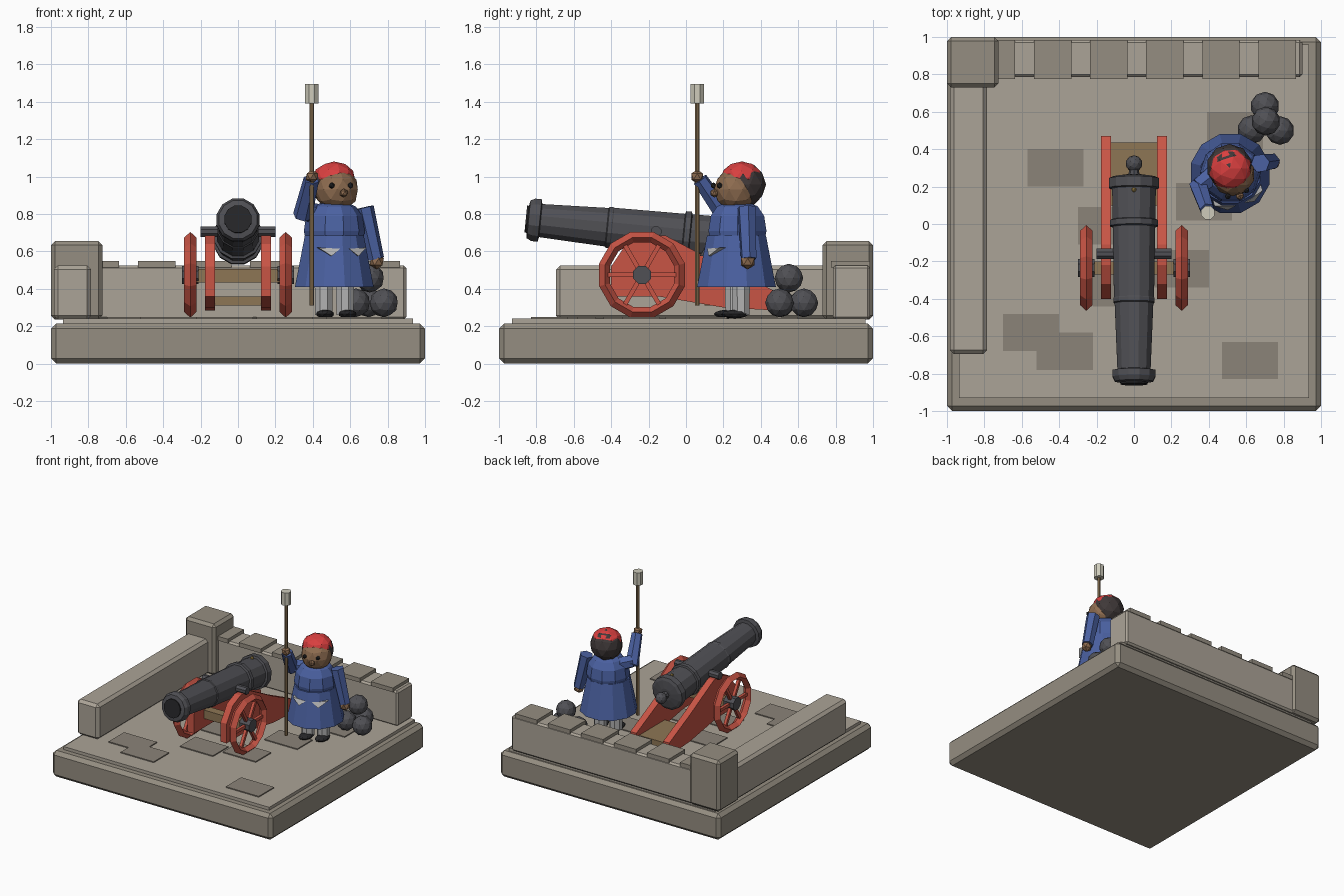
import bpy, bmesh, math
from mathutils import Vector, Matrix

if "Cube" in bpy.data.objects:
    bpy.data.objects.remove(bpy.data.objects["Cube"])


def mat(name, rgb):
    m = bpy.data.materials.new(name)
    m.diffuse_color = (*rgb, 1)
    m.use_nodes = True
    m.node_tree.nodes["Principled BSDF"].inputs["Base Color"].default_value = m.diffuse_color
    return m


STONE = mat("stone", (0.30, 0.27, 0.22))
PALE = mat("pale_stone", (0.41, 0.37, 0.31))
DARK = mat("dark_stone", (0.26, 0.23, 0.19))
IRON = mat("iron", (0.08, 0.08, 0.09))
BLACK = mat("black", (0.02, 0.02, 0.022))
RED = mat("red_paint", (0.58, 0.09, 0.06))
WOOD = mat("wood", (0.27, 0.18, 0.09))
BLUE = mat("blue_cloth", (0.07, 0.12, 0.36))
SKIN = mat("skin", (0.27, 0.15, 0.08))
HAIR = mat("hair", (0.05, 0.04, 0.04))
CAP = mat("cap_red", (0.70, 0.05, 0.05))
GREY = mat("grey_cloth", (0.45, 0.45, 0.45))
CREAM = mat("cream", (0.62, 0.60, 0.50))
BRASS = mat("brass", (0.5, 0.33, 0.08))


def finish(name, bm, m):
    bmesh.ops.recalc_face_normals(bm, faces=bm.faces)
    me = bpy.data.meshes.new(name)
    bm.to_mesh(me)
    bm.free()
    me.materials.append(m)
    ob = bpy.data.objects.new(name, me)
    bpy.context.collection.objects.link(ob)
    return ob


def box(name, lo, hi, m, bevel=0):
    bm = bmesh.new()
    lo, hi = Vector(lo), Vector(hi)
    bmesh.ops.create_cube(bm, size=1, matrix=Matrix.Translation((lo + hi) / 2) @ Matrix.Diagonal((*(hi - lo), 1)))
    if bevel:
        bmesh.ops.bevel(bm, geom=bm.edges[:], offset=bevel, segments=1, affect='EDGES')
    return finish(name, bm, m)


def lathe(name, prof, n, m, loc=(0, 0, 0), axis=(0, 0, 1), turn=0.0):
    """Revolve (radius, height) pairs about an axis, with capped ends."""
    bm = bmesh.new()
    q = Vector(axis).to_track_quat('Z', 'Y')
    rings = []
    for r, h in prof:
        rings.append([bm.verts.new(q @ Vector((r * math.cos(a), r * math.sin(a), h)) + Vector(loc))
                      for a in (math.tau * (i + turn) / n for i in range(n))])
    for a, b in zip(rings, rings[1:]):
        for i in range(n):
            j = (i + 1) % n
            bm.faces.new((a[i], a[j], b[j], b[i]))
    bm.faces.new(rings[0])
    bm.faces.new(rings[-1])
    return finish(name, bm, m)


def rod(name, a, b, r1, r2, n, m):
    d = Vector(b) - Vector(a)
    return lathe(name, [(r1, 0), (r2, d.length)], n, m, a, d, 0.5)


def ball(name, loc, r, m, sub=2, scale=(1, 1, 1)):
    bm = bmesh.new()
    bmesh.ops.create_icosphere(bm, subdivisions=sub, radius=r,
                               matrix=Matrix.Translation(loc) @ Matrix.Diagonal((*scale, 1)))
    return finish(name, bm, m)


def prism_x(name, pts, x0, x1, m):
    """Extrude a (y, z) outline along x."""
    bm = bmesh.new()
    f = bm.faces.new([bm.verts.new((x0, y, z)) for y, z in pts])
    g = bmesh.ops.extrude_face_region(bm, geom=[f])["geom"]
    bmesh.ops.translate(bm, vec=(x1 - x0, 0, 0), verts=[v for v in g if isinstance(v, bmesh.types.BMVert)])
    return finish(name, bm, m)


# Stone platform, paving and walls
box("platform", (-1, -1, 0), (1, 1, 0.215), STONE, 0.028)
box("floor", (-0.935, -0.93, 0.2), (0.935, 0.96, 0.24), PALE)
for i, (x, y) in enumerate([(-0.42, 0.30), (0.54, 0.50), (0.375, 0.12), (-0.15, -0.01), (0.25, -0.24),
                            (-0.55, -0.58), (-0.37, -0.68), (0.62, -0.73), (-0.07, -0.34)]):
    box(f"paving_{i}", (x - 0.15, y - 0.1, 0.23), (x + 0.15, y + 0.1, 0.248), DARK)
box("back_wall", (-0.9, 0.785, 0.235), (0.9, 0.985, 0.525), PALE, 0.014)
box("left_wall", (-0.985, -0.695, 0.235), (-0.785, 0.78, 0.525), PALE, 0.022)
box("corner_post", (-1, 0.73, 0.235), (-0.725, 1, 0.655), STONE, 0.022)
for i in range(6):
    x = 0.765 - 0.3 * i
    box(f"wall_cap_{i}", (x - 0.1, 0.775, 0.515), (x + 0.1, 0.985, 0.55), STONE)

# Cannon barrel, tilted slightly upward toward the front
fwd = Vector((0, -1, 0.1)).normalized()
pivot = Vector((0, -0.16, 0.703))
lathe("barrel", [(0.05, -0.425), (0.115, -0.415), (0.137, -0.405), (0.137, -0.355), (0.121, -0.35),
                 (0.118, -0.185), (0.132, -0.18), (0.132, -0.15), (0.117, -0.145), (0.111, 0.235),
                 (0.114, 0.24), (0.114, 0.26), (0.107, 0.265), (0.092, 0.62), (0.118, 0.625),
                 (0.118, 0.66), (0.105, 0.685), (0.075, 0.69)], 12, IRON, pivot, fwd, 0.5)
lathe("bore", [(0.075, 0.6), (0.075, 0.7)], 12, BLACK, pivot, fwd, 0.5)
lathe("breech_neck", [(0.025, -0.48), (0.03, -0.41)], 8, IRON, pivot, fwd)
ball("breech_knob", pivot - fwd * 0.485, 0.045, IRON)
ball("touch_hole", pivot - fwd * 0.345 + Vector((0, 0, 0.123)), 0.014, BRASS, 1)
rod("trunnion", (-0.2, -0.16, 0.706), (0.2, -0.16, 0.706), 0.03, 0.03, 8, IRON)

# Carriage
cheek = [(-0.40, 0.36), (-0.40, 0.52), (-0.32, 0.64), (-0.22, 0.685), (-0.11, 0.685), (0.07, 0.59),
         (0.20, 0.52), (0.47, 0.39), (0.47, 0.285), (0.2, 0.30), (-0.15, 0.36)]
for s, side in ((-1, "left"), (1, "right")):
    prism_x(f"{side}_cheek", cheek, s * 0.122, s * 0.177, RED)
    # Wheel: diamond-section rim, six spokes, iron hub
    c = Vector((s * 0.255, -0.235, 0.475))
    bm = bmesh.new()
    sect = [(0.237, 0), (0.205, 0.034), (0.178, 0), (0.205, -0.034)]
    rings = [[bm.verts.new(c + Vector((dx, r * math.cos(a), r * math.sin(a)))) for r, dx in sect]
             for a in (math.tau * (i + 0.5) / 12 for i in range(12))]
    for i in range(12):
        a, b = rings[i], rings[(i + 1) % 12]
        for j in range(4):
            k = (j + 1) % 4
            bm.faces.new((a[j], a[k], b[k], b[j]))
    finish(f"{side}_wheel_rim", bm, RED)
    for i in range(6):
        a = math.tau * i / 6
        rod(f"{side}_spoke_{i}", c, c + Vector((0, math.cos(a), math.sin(a))) * 0.19, 0.017, 0.017, 4, RED)
    rod(f"{side}_hub", c - Vector((0.045, 0, 0)), c + Vector((0.045, 0, 0)), 0.052, 0.052, 8, IRON)
box("axle", (-0.25, -0.27, 0.435), (0.25, -0.2, 0.505), WOOD)
box("trail_plank", (-0.125, 0.1, 0.31), (0.125, 0.435, 0.36), WOOD)

# Cannonball pile
for i, p in enumerate([(0.70, 0.63, 0.325), (0.78, 0.50, 0.325), (0.63, 0.505, 0.325), (0.705, 0.55, 0.457)]):
    ball(f"cannonball_{i}", p, 0.077, IRON)

# Gunner: local frame turned a little to the right
turn = Matrix.Rotation(math.radians(18), 4, 'Z')
ctr = Vector((0.515, 0.275, 0))


def at(x, y, z):
    return ctr + turn @ Vector((x, y, z))


for s, side in ((-1, "right"), (1, "left")):
    rod(f"{side}_leg", at(s * 0.06, 0, 0.26), at(s * 0.06, 0, 0.45), 0.05, 0.052, 8, GREY)
    ball(f"{side}_shoe", at(s * 0.063, -0.035, 0.265), 0.055, BLACK, 2, (0.9, 1.35, 0.42))
    bm = bmesh.new()
    tri = [(0.025, -0.178, 0.615), (0.135, -0.145, 0.62), (0.075, -0.187, 0.575)]
    top = [bm.verts.new(at(s * x, y, z)) for x, y, z in tri]
    low = [bm.verts.new(at(s * x, y + 0.04, z)) for x, y, z in tri]
    bm.faces.new(top)
    bm.faces.new(low)
    for i in range(3):
        bm.faces.new((top[i], top[i - 1], low[i - 1], low[i]))
    finish(f"{side}_coat_facing", bm, GREY)
    ball(f"{side}_eye", at(s * 0.052, -0.117, 0.952), 0.017, BLACK, 1)
lathe("coat_skirt", [(0.218, 0.41), (0.163, 0.685)], 12, BLUE, ctr + Vector((0, -0.005, 0)), turn=0.5)
lathe("coat_body", [(0.15, 0.64), (0.163, 0.71), (0.15, 0.79), (0.115, 0.84), (0.07, 0.86)], 10, BLUE, ctr)
head = at(0.01, -0.012, 0.93)
ball("head", head, 0.118, SKIN)
ball("hair", at(0.005, 0.03, 0.957), 0.123, HAIR)
ball("cap", at(0.005, 0.022, 0.99), 0.115, CAP, 2, (1, 1, 0.79))
ball("nose", at(0.01, -0.133, 0.912), 0.024, SKIN, 1)

# Arms and hands
rod("raised_sleeve", (0.345, 0.21, 0.79), (0.392, 0.075, 0.985), 0.052, 0.042, 6, BLUE)
rod("right_shoulder", (0.42, 0.26, 0.80), (0.345, 0.20, 0.82), 0.055, 0.05, 6, BLUE)
ball("raised_hand", (0.395, 0.06, 1.0), 0.037, SKIN, 1)
rod("lowered_sleeve", (0.675, 0.325, 0.835), (0.738, 0.335, 0.56), 0.052, 0.044, 6, BLUE)
ball("lowered_hand", (0.742, 0.33, 0.545), 0.042, SKIN, 1)

# Sponge staff
rod("staff", (0.395, 0.06, 0.31), (0.395, 0.06, 1.42), 0.013, 0.013, 8, WOOD)
rod("sponge_head", (0.395, 0.06, 1.39), (0.395, 0.06, 1.495), 0.039, 0.039, 8, CREAM)
